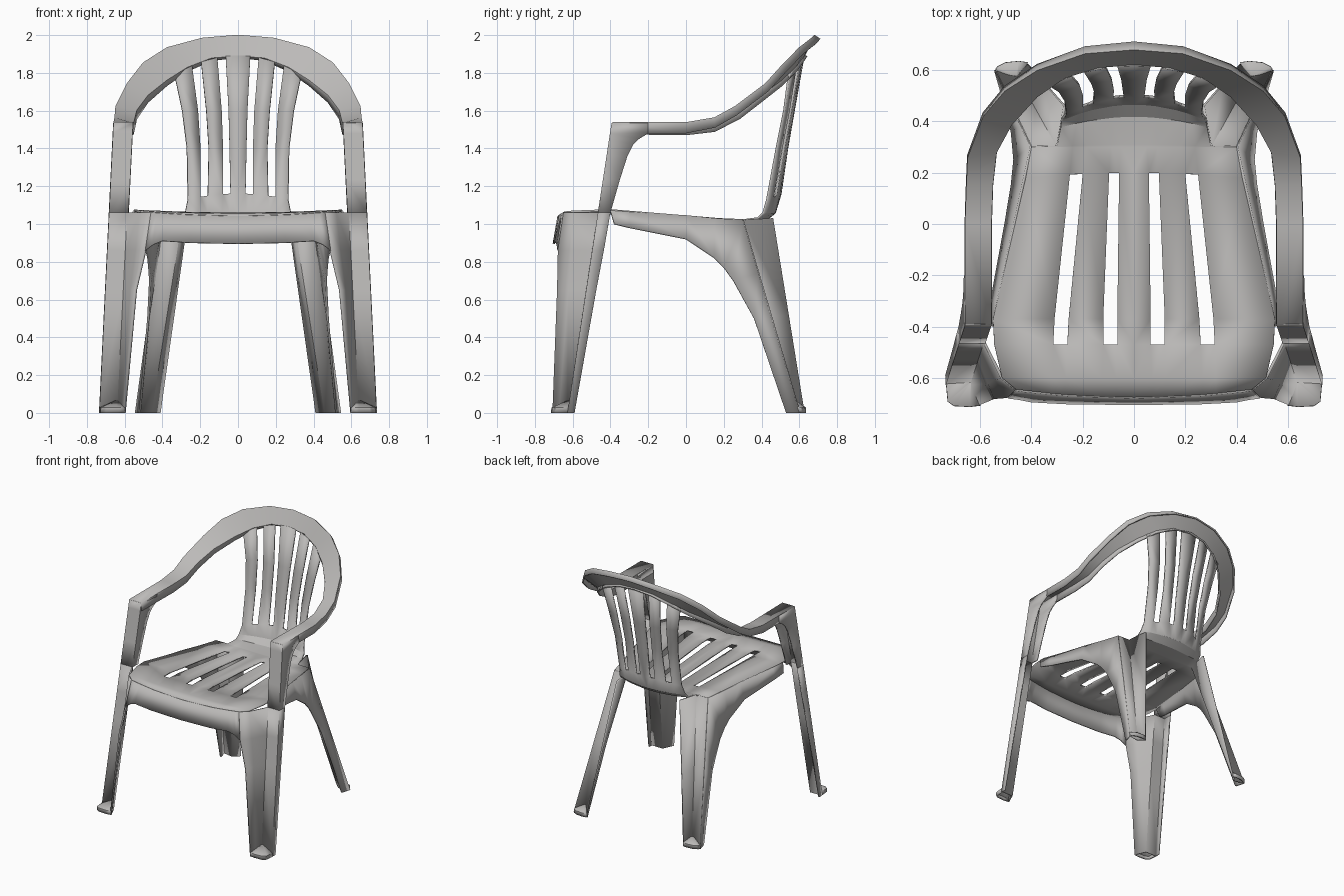
import bpy, bmesh, math

plastic = bpy.data.materials.new("grey plastic")
plastic.diffuse_color = (0.50, 0.49, 0.48, 1)


def sheet(name, rows, hole=lambda r, c: False, thick=0.012):
    """Thin moulded skin through rows of points, mirrored to the other side."""
    bm = bmesh.new()
    grid = [[bm.verts.new(p) for p in row] for row in rows]
    for r in range(len(grid) - 1):
        for c in range(len(grid[r]) - 1):
            if not hole(r, c):
                bm.faces.new((grid[r][c], grid[r][c + 1], grid[r + 1][c + 1], grid[r + 1][c]))
    bmesh.ops.remove_doubles(bm, verts=bm.verts, dist=0.0005)
    bmesh.ops.recalc_face_normals(bm, faces=bm.faces)
    me = bpy.data.meshes.new(name)
    bm.to_mesh(me)
    bm.free()
    me.materials.append(plastic)
    ob = bpy.data.objects.new(name, me)
    bpy.context.collection.objects.link(ob)
    mir = ob.modifiers.new("Mirror", 'MIRROR')
    mir.use_clip = True
    sol = ob.modifiers.new("Solidify", 'SOLIDIFY')
    sol.thickness = thick
    sol.offset = 0
    bpy.ops.object.select_all(action='DESELECT')
    ob.select_set(True)
    bpy.context.view_layer.objects.active = ob
    bpy.ops.object.shade_smooth_by_angle(angle=math.radians(30))
    return ob


def lerp(a, b, t):
    return tuple(p + (q - p) * t for p, q in zip(a, b))


def add(a, b):
    return tuple(p + q for p, q in zip(a, b))


# Seat and slatted back: one bent skin; (y, z at centre), (y, z at edge), column x
profile = [
    ((-.675, 1.04), (-.645, 1.06), (.07, .125, .27, .32, .46)),
    ((-.60, 1.05), (-.60, 1.065), (.07, .125, .265, .32, .515)),
    ((-.47, 1.055), (-.47, 1.07), (.065, .12, .26, .315, .545)),
    ((-.37, 1.055), (-.37, 1.07), (.065, .12, .255, .31, .55)),
    ((.20, 1.02), (.18, 1.025), (.058, .097, .20, .25, .422)),
    ((.30, 1.01), (.30, 1.02), (.05, .09, .185, .24, .40)),
    ((.31, 1.01), (.305, 1.02), (.05, .09, .185, .24, .30)),
    ((.42, 1.02), (.38, 1.03), (.05, .088, .175, .225, .285)),
    ((.47, 1.06), (.41, 1.06), (.045, .085, .165, .21, .28)),
    ((.50, 1.16), (.43, 1.13), (.04, .08, .16, .20, .265)),
    ((.535, 1.4), (.48, 1.4), (.045, .08, .155, .20, .27)),
    ((.57, 1.6), (.52, 1.6), (.05, .087, .168, .213, .295)),
    ((.622, 1.892), (.545, 1.79), (.065, .11, .195, .245, .335)),
]
rows = []
for centre, edge, xs in profile:
    rows.append([(x, *lerp(centre, edge, (x / xs[-1]) ** 2)) for x in (0,) + xs])
sheet("seat_and_back", rows,
      hole=lambda r, c: c in (1, 3) and (2 <= r < 4 or r >= 9))

# Front apron under the seat edge
sheet("front_apron", [
    [(0, -.675, 1.04), (.25, -.667, 1.046), (.38, -.655, 1.054), (.43, -.65, 1.058), (.46, -.645, 1.06)],
    [(0, -.70, .895), (.25, -.698, .90), (.40, -.69, .91), (.45, -.68, .89), (.49, -.675, .86)]])

# Side skirt running down into the outer edge of the rear leg
sheet("side_skirt", [
    [(.55, -.40, 1.07), (.53, -.30, 1.063), (.465, 0, 1.045), (.433, .15, 1.03),
     (.40, .30, 1.02), (.438, .382, .74), (.471, .453, .5), (.54, .60, 0)],
    [(.57, -.38, 1.0), (.555, -.30, .98), (.50, 0, .92), (.475, .15, .82),
     (.47, .20, .77), (.465, .25, .70), (.475, .36, .5), (.52, .53, 0)]])

# Rear leg: V channel open to the back
top = [(.40, .30, 1.02), (.30, .30, 1.02), (.27, .46, 1.03)]
foot = [(.54, .60, 0), (.46, .585, 0), (.415, .625, 0)]
sheet("rear_leg", [[lerp(a, b, t) for a, b in zip(top, foot)] for t in (0, .5, 1)])


# Front strip position at height z: valley and outer edge
def strip(z):
    d = 1.535 - z
    y = -.39 - d * .152
    return (.56 + d * .05, y, z), (.655 + d * .049, y, z)


# Front leg: apron face, valley, strip, rear skirt
leg = [(1.06, (.46, -.645), (.515, -.60), -.40),
       (.86, (.49, -.675), (.538, -.605), -.435),
       (.65, (.54, -.68), (.565, -.62), -.475),
       (0, (.60, -.705), (.617, -.67), -.59)]
rows = []
for z, f, m, k in leg:
    v, o = strip(z)
    rows.append([(*f, z), (*m, z), v, o, (o[0], k, z)])
sheet("front_leg", rows)

# Arm post: channel rising from the leg to the armrest
rows = []
for z, k in [(1.535, -.20), (1.48, -.20), (1.45, -.25), (1.42, -.28),
             (1.36, -.31), (1.235, -.35), (1.06, -.40)]:
    v, o = strip(z)
    rows.append([(v[0], k, z), v, o, (o[0], k, z)])
sheet("arm_post", rows)

# Armrest and top rim: channel swept along inner and outer edges
inner = [(.56, -.39, 1.535), (.56, 0, 1.53), (.555, .15, 1.54), (.54, .28, 1.60), (.48, .39, 1.68),
         (.38, .50, 1.76), (.27, .575, 1.83), (.14, .615, 1.88), (0, .625, 1.89)]
outer = [(.655, -.39, 1.535), (.655, 0, 1.535), (.65, .15, 1.56), (.645, .26, 1.62), (.585, .42, 1.74),
         (.50, .52, 1.85), (.375, .60, 1.93), (.19, .665, 1.98), (0, .68, 1.996)]
rows = []
for i, (a, b) in enumerate(zip(inner, outer)):
    t = max(0, (i - 1) / 7)
    rows.append([add(a, lerp((0, 0, -.06), (0, .015, -.005), t)), a, b,
                 add(b, lerp((0, 0, -.055), (0, .028, -.02), t))])
sheet("arm_and_rim", rows)


# Foot: sloped toe filling the channel, with a short upright edge
def toe(name, apex, rim):
    sheet(name, [[apex] * len(rim), [(x, y, .025) for x, y in rim], [(x, y, 0) for x, y in rim]])


def toe_mesh(name, apex, rim):
    mid = [lerp(apex, (x, y, .025), .05) for x, y in rim]
    sheet(name, [mid, [(x, y, .025) for x, y in rim], [(x, y, 0) for x, y in rim]])


toe_mesh("front_foot", (.637, -.615, .065),
         [(.60, -.703), (.64, -.708), (.70, -.705), (.722, -.69), (.728, -.62)])
toe_mesh("rear_foot", (.457, .575, .065),
         [(.415, .625), (.45, .63), (.50, .625), (.53, .61), (.538, .59)])
